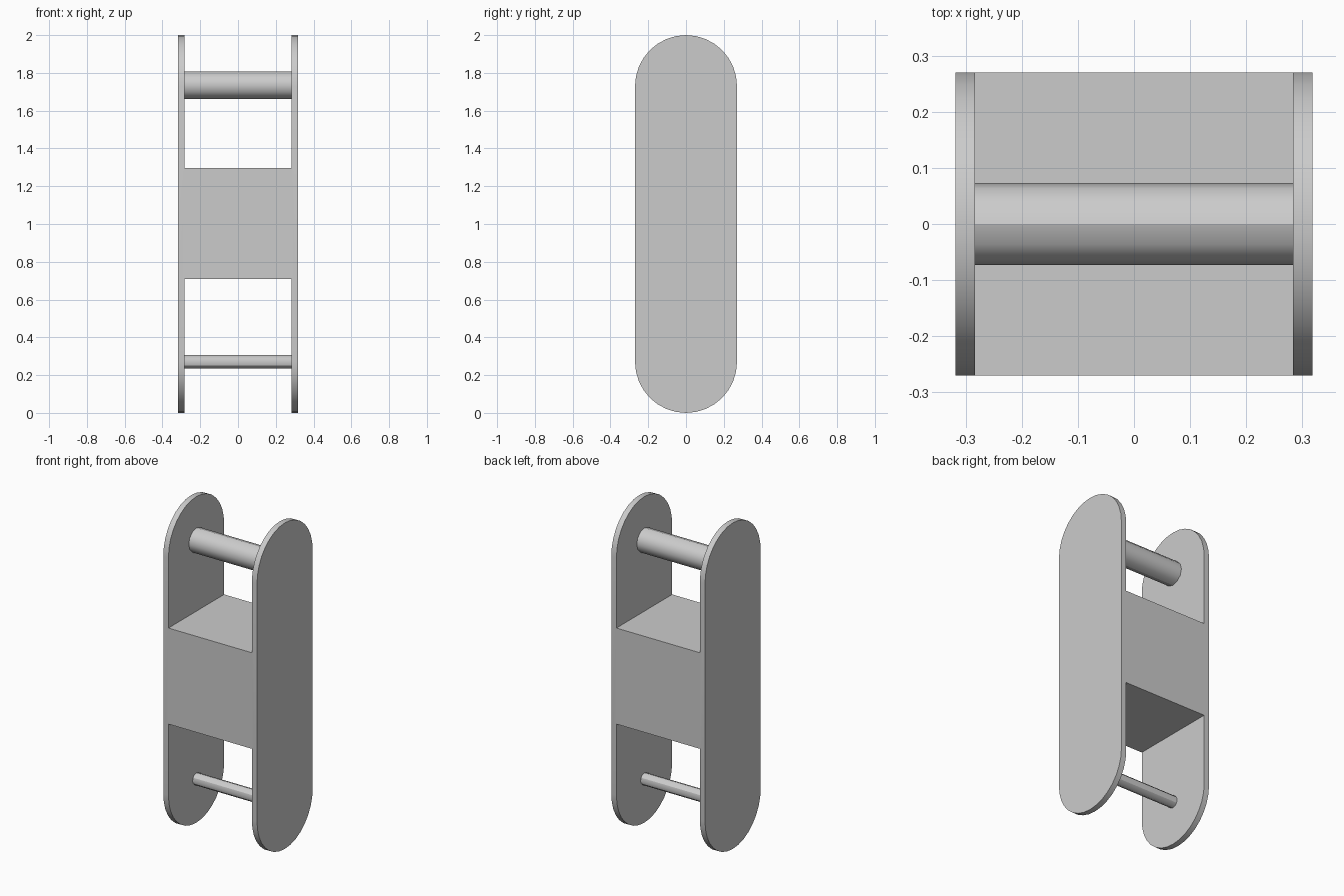
import bpy, bmesh, math

cube = bpy.data.objects.get("Cube")
if cube:
    bpy.data.objects.remove(cube, do_unlink=True)

HALF_W, INNER, R, TOP = 0.318, 0.283, 0.27, 2.0
ARC = 16

# Single plain grey material
grey = bpy.data.materials.new("plain grey")
grey.use_nodes = True
color = (0.6, 0.6, 0.6, 1)
grey.diffuse_color = color
grey.node_tree.nodes["Principled BSDF"].inputs["Base Color"].default_value = color


def add_object(name, bm):
    bmesh.ops.recalc_face_normals(bm, faces=bm.faces)
    mesh = bpy.data.meshes.new(name)
    bm.to_mesh(mesh)
    bm.free()
    mesh.materials.append(grey)
    obj = bpy.data.objects.new(name, mesh)
    bpy.context.collection.objects.link(obj)
    return obj


def select_only(obj):
    bpy.ops.object.select_all(action='DESELECT')
    obj.select_set(True)
    bpy.context.view_layer.objects.active = obj


def smooth(obj):
    select_only(obj)
    bpy.ops.object.shade_smooth_by_angle(angle=math.radians(30))


# Frame: a round-ended slab, extruded across the full width
bm = bmesh.new()
outline = []
for centre, start in ((TOP - R, 0), (R, math.pi)):
    for i in range(ARC + 1):
        a = start + math.pi * i / ARC
        outline.append((-HALF_W, R * math.cos(a), centre + R * math.sin(a)))
face = bm.faces.new([bm.verts.new(p) for p in outline])
side = bmesh.ops.extrude_face_region(bm, geom=[face])
moved = [v for v in side["geom"] if isinstance(v, bmesh.types.BMVert)]
bmesh.ops.translate(bm, verts=moved, vec=(2 * HALF_W, 0, 0))
frame = add_object("frame", bm)

# Open gaps above and below the middle block
for name, low, high in (("upper_gap", 1.297, 2.2), ("lower_gap", -0.2, 0.708)):
    bm = bmesh.new()
    bmesh.ops.create_cube(bm, size=1)
    bmesh.ops.scale(bm, vec=(2 * INNER, 1, high - low), verts=bm.verts)
    bmesh.ops.translate(bm, vec=(0, 0, (low + high) / 2), verts=bm.verts)
    cutter = add_object(name, bm)
    cutter.hide_render = True
    cut = frame.modifiers.new(name, 'BOOLEAN')
    cut.operation = 'DIFFERENCE'
    cut.solver = 'EXACT'
    cut.object = cutter
    select_only(frame)
    bpy.ops.object.modifier_apply(modifier=name)
    bpy.data.objects.remove(cutter, do_unlink=True)
smooth(frame)

# Twelve-sided cross bars between the side plates
for name, radius, z in (("upper_bar", 0.073, 1.735), ("lower_bar", 0.036, 0.27)):
    bpy.ops.mesh.primitive_cylinder_add(vertices=12, radius=radius, depth=2 * INNER,
                                        location=(0, 0, z), rotation=(0, math.pi / 2, 0))
    bar = bpy.context.object
    bar.name = name
    bar.data.materials.append(grey)
    smooth(bar)
